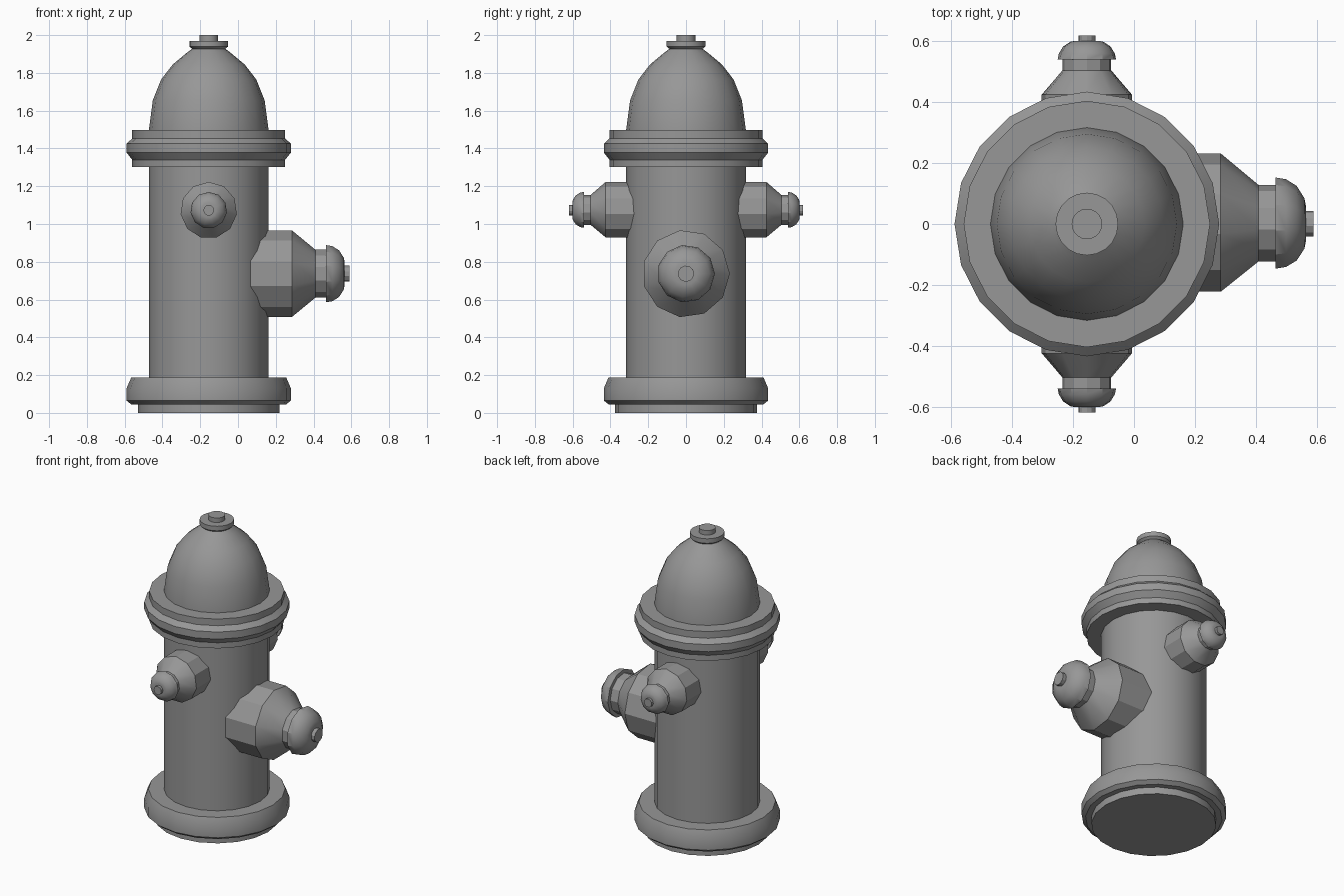
import bpy, bmesh, math
from mathutils import Matrix, Vector

if "Cube" in bpy.data.objects:
    bpy.data.objects.remove(bpy.data.objects["Cube"], do_unlink=True)

AXIS = -0.155          # x of the barrel's centre line

grey = bpy.data.materials.new("cast iron grey")
grey.use_nodes = True
COLOR = (0.31, 0.31, 0.31, 1)
grey.diffuse_color = COLOR
grey.node_tree.nodes["Principled BSDF"].inputs["Base Color"].default_value = COLOR


def lathe(name, profile, sides, matrix):
    """Closed turned solid from (radius, height) pairs, first vertex on local +x."""
    bm = bmesh.new()
    rings = []
    for r, h in profile:
        rings.append([bm.verts.new((r * math.cos(a), r * math.sin(a), h))
                      for a in (math.tau * i / sides for i in range(sides))])
    for low, high in zip(rings, rings[1:]):
        for i in range(sides):
            j = (i + 1) % sides
            bm.faces.new((low[i], low[j], high[j], high[i]))
    bm.faces.new(rings[0][::-1])
    bm.faces.new(rings[-1])
    bm.transform(matrix)
    bmesh.ops.recalc_face_normals(bm, faces=bm.faces)
    mesh = bpy.data.meshes.new(name)
    bm.to_mesh(mesh)
    bm.free()
    mesh.materials.append(grey)
    obj = bpy.data.objects.new(name, mesh)
    bpy.context.collection.objects.link(obj)
    bpy.ops.object.select_all(action='DESELECT')
    obj.select_set(True)
    bpy.context.view_layer.objects.active = obj
    bpy.ops.object.shade_smooth_by_angle(angle=math.radians(30))
    return obj


def frame(origin, out, up):
    """Matrix whose local z points out and local x points up."""
    z, x = Vector(out), Vector(up)
    m = Matrix((x, z.cross(x), z)).transposed().to_4x4()
    return Matrix.Translation(origin) @ m


# Upright parts on the main axis
upright = Matrix.Translation((AXIS, 0, 0))
lathe("base_flange", [(0.375, 0), (0.375, 0.045), (0.41, 0.045), (0.435, 0.065),
                      (0.435, 0.13), (0.41, 0.188)], 20, upright)
lathe("barrel", [(0.317, 0.1), (0.317, 1.4)], 20, upright)
lathe("top_flange", [(0.405, 1.303), (0.405, 1.34), (0.435, 1.378), (0.435, 1.425),
                     (0.405, 1.453), (0.405, 1.497)], 20, upright)
lathe("bonnet", [(0.317, 1.45), (0.317, 1.497), (0.296, 1.655), (0.252, 1.765),
                 (0.19, 1.845), (0.118, 1.905), (0.065, 1.945)], 20, upright)
lathe("bonnet_cap", [(0.085, 1.925), (0.103, 1.94), (0.103, 1.97)], 20, upright)
lathe("bonnet_nut", [(0.05, 1.96), (0.05, 2.0)], 20, upright)


def outlet(name, body, cap, nut, matrix):
    """Side nozzle: tapered body with neck, rounded cap and nut."""
    lathe(name + "_body", body, 11, matrix)
    lathe(name + "_cap", cap, 11, matrix)
    lathe(name + "_nut", nut, 11, matrix)


# Large outlet on the left side
outlet("pumper_outlet",
       [(0.232, 0.16), (0.232, 0.44), (0.128, 0.565), (0.128, 0.63)],
       [(0.153, 0.62), (0.147, 0.655), (0.125, 0.69), (0.085, 0.715), (0.06, 0.72)],
       [(0.043, 0.71), (0.043, 0.745)],
       frame((AXIS, 0, 0.737), (1, 0, 0), (0, 1, 0)))

# Matching small outlets at the front and back
for side, sign in (("front", -1), ("back", 1)):
    outlet(side + "_outlet",
           [(0.15, 0.22), (0.15, 0.425), (0.081, 0.505), (0.081, 0.55)],
           [(0.097, 0.54), (0.093, 0.56), (0.079, 0.583), (0.055, 0.599), (0.04, 0.602)],
           [(0.028, 0.595), (0.028, 0.62)],
           frame((AXIS, 0, 1.073), (0, sign, 0), (0, 0, 1)))
